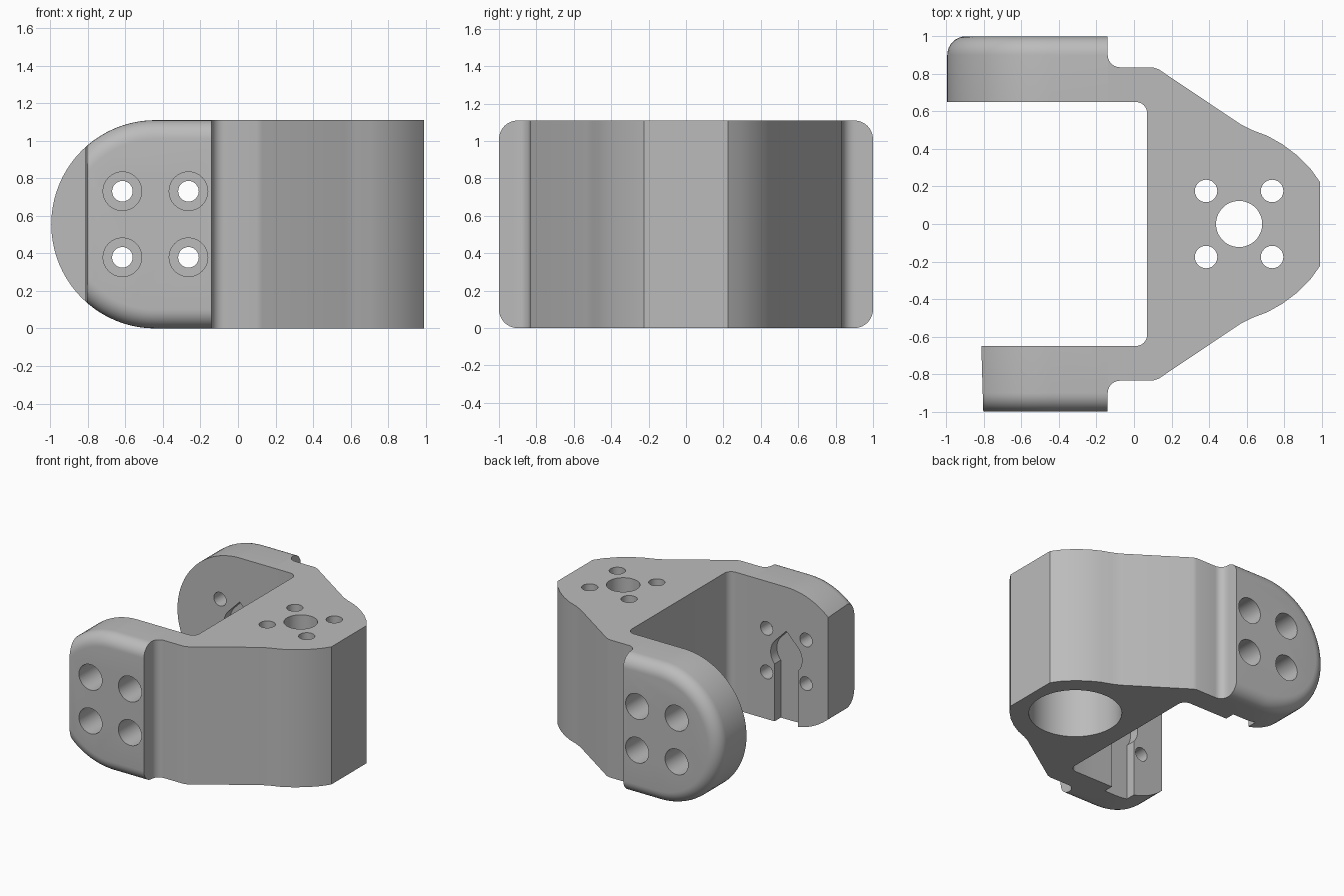
import bpy, bmesh, math
from mathutils import Matrix

cube = bpy.data.objects.get("Cube")
if cube:
    bpy.data.objects.remove(cube, do_unlink=True)

H = 1.11            # overall height
MID = H / 2
PAD_X = -0.44       # centre of the rounded arm pads
HUB_X = 0.56        # centre of the hub holes

grey = bpy.data.materials.new("light grey")
grey.use_nodes = True
colour = (0.5, 0.5, 0.5, 1)
grey.diffuse_color = colour
grey.node_tree.nodes["Principled BSDF"].inputs["Base Color"].default_value = colour


def loft(name, rings):
    """Solid through a stack of matching point rings, capped at both ends."""
    bm = bmesh.new()
    loops = [[bm.verts.new(p) for p in ring] for ring in rings]
    n = len(loops[0])
    for a, b in zip(loops, loops[1:]):
        for i in range(n):
            j = (i + 1) % n
            bm.faces.new((a[i], a[j], b[j], b[i]))
    bm.faces.new(loops[0][::-1])
    bm.faces.new(loops[-1])
    bmesh.ops.recalc_face_normals(bm, faces=bm.faces)
    mesh = bpy.data.meshes.new(name)
    bm.to_mesh(mesh)
    bm.free()
    mesh.materials.append(grey)
    obj = bpy.data.objects.new(name, mesh)
    bpy.context.collection.objects.link(obj)
    return obj


def arc(cx, cy, r, start, end, steps):
    angles = [math.radians(start + (end - start) * i / steps) for i in range(steps + 1)]
    return [(cx + r * math.cos(a), cy + r * math.sin(a)) for a in angles]


def prism_z(name, pts, z0, z1):
    return loft(name, [[(x, y, z) for x, y in pts] for z in (z0, z1)])


def prism_y(name, pts, y0, y1):
    return loft(name, [[(x, y, z) for x, z in pts] for y in (y0, y1)])


def combine(target, other, operation):
    mod = target.modifiers.new(operation.lower(), "BOOLEAN")
    mod.operation, mod.solver, mod.object = operation, "EXACT", other
    bpy.context.view_layer.objects.active = target
    bpy.ops.object.modifier_apply(modifier=mod.name)
    bpy.data.objects.remove(other, do_unlink=True)


# Fork body: half outline from inner arm face round to the hub nose, mirrored
half = [(-0.2, 0.65)]
half = arc(0.01, 0.59, 0.06, 0, 90, 6) + half
half += [(-0.2, 0.9)] + arc(-0.075, 0.9, 0.065, 180, 270, 6)
half += [(0.1, 0.835), (0.13, 0.825), (0.57, 0.53), (0.63, 0.5), (0.71, 0.47),
         (0.79, 0.425), (0.87, 0.365), (0.94, 0.295), (0.99, 0.225)]
outline = half + [(x, -y) for x, y in reversed(half)]
bracket = prism_z("fork_bracket", outline, 0, H)


# Arm pads: round-ended plates with a softened outer rim
def pad_ring(y, inset):
    pts = arc(PAD_X, MID, MID - inset, 90, 270, 40)
    pts = [(-0.14, H - inset)] + pts + [(-0.14, inset)]
    return [(x, y, z) for x, z in pts]


for side in (1, -1):
    rings = [pad_ring(side * 0.65, 0)]
    for i in range(9):
        a = math.radians(90 * i / 8)
        rings.append(pad_ring(side * (0.9 + 0.1 * math.sin(a)), 0.1 * (1 - math.cos(a))))
    pad = loft("arm_pad", rings)
    if side < 0:
        # The front pad has a flat, slightly drafted tip
        tip = prism_z("tip_cut", [(-1.2, -0.6), (-0.815, -0.6), (-0.8, -1.1), (-1.2, -1.1)], -0.1, 1.2)
        combine(pad, tip, "DIFFERENCE")
    combine(bracket, pad, "UNION")

# Screw holes with deep counterbores, and a peaked horn slot, in each pad
for side in (1, -1):
    for x in (PAD_X - 0.176, PAD_X + 0.176):
        for z in (MID - 0.176, MID + 0.176):
            bore = prism_y("bore_cut", arc(x, z, 0.055, 0, 345, 23), side * 0.5, side * 1.1)
            combine(bracket, bore, "DIFFERENCE")
            head = prism_y("head_cut", arc(x, z, 0.103, 0, 348.75, 31), side * 0.77, side * 1.1)
            combine(bracket, head, "DIFFERENCE")
    slot = arc(PAD_X, MID, 0.14, 135, 221, 10)
    slot += [(PAD_X - 0.105, -0.1), (PAD_X + 0.105, -0.1)]
    slot += arc(PAD_X, MID, 0.14, -41, 45, 10) + [(PAD_X, MID + 0.2)]
    combine(bracket, prism_y("slot_cut", slot, side * 0.6, side * 0.73), "DIFFERENCE")

# Hub: wide pocket from below, centre hole and four screw holes through the top
combine(bracket, prism_z("pocket_cut", arc(HUB_X, 0, 0.34, 0, 354, 59), -0.1, 0.95), "DIFFERENCE")
combine(bracket, prism_z("centre_cut", arc(HUB_X, 0, 0.123, 0, 352.5, 47), 0.8, 1.2), "DIFFERENCE")
for dx in (-0.176, 0.176):
    for dy in (-0.176, 0.176):
        hole = prism_z("hub_hole_cut", arc(HUB_X + dx, dy, 0.06, 0, 345, 23), 0.8, 1.2)
        combine(bracket, hole, "DIFFERENCE")

# Smooth curves, crisp edges
bpy.ops.object.select_all(action="DESELECT")
bracket.select_set(True)
bpy.context.view_layer.objects.active = bracket
bpy.ops.object.shade_smooth_by_angle(angle=math.radians(30))
